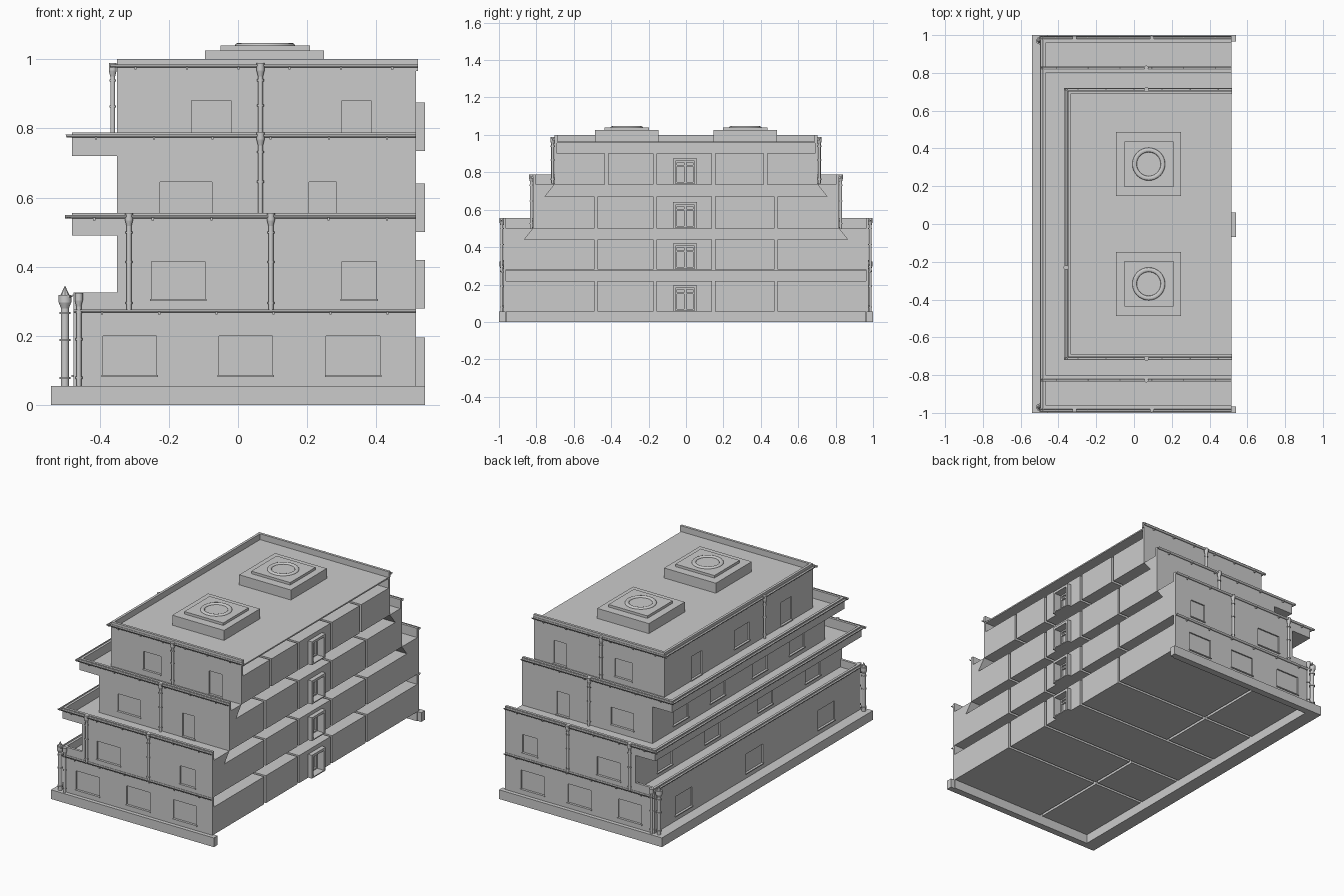
import bpy, bmesh, math
from mathutils import Vector

if "Cube" in bpy.data.objects:
    bpy.data.objects.remove(bpy.data.objects["Cube"])


def finish(name, bm):
    bmesh.ops.recalc_face_normals(bm, faces=bm.faces)
    me = bpy.data.meshes.new(name)
    bm.to_mesh(me)
    bm.free()
    ob = bpy.data.objects.new(name, me)
    bpy.context.collection.objects.link(ob)
    return ob


def add_box(bm, x, y, z):
    v = bmesh.ops.create_cube(bm, size=1)['verts']
    for p in v:
        p.co = Vector([(a + b) / 2 + c * abs(b - a) for (a, b), c in zip((x, y, z), p.co)])


def boxes(name, lst):
    bm = bmesh.new()
    for b in lst:
        add_box(bm, *b)
    return finish(name, bm)


def prism(name, pts, a, b):
    """Extrude a closed 2D outline between 3D mappings a and b."""
    bm = bmesh.new()
    va = [bm.verts.new(a(*p)) for p in pts]
    vb = [bm.verts.new(b(*p)) for p in pts]
    bm.faces.new(va)
    bm.faces.new(vb)
    n = len(pts)
    for i in range(n):
        bm.faces.new((va[i], va[(i + 1) % n], vb[(i + 1) % n], vb[i]))
    return finish(name, bm)


def cut(ob, lst):
    """Subtract boxes from an object."""
    cutter = boxes('cutter', lst)
    cutter.hide_render = True
    m = ob.modifiers.new('cut', 'BOOLEAN')
    m.operation, m.object, m.solver = 'DIFFERENCE', cutter, 'EXACT'
    bpy.context.view_layer.objects.active = ob
    bpy.ops.object.modifier_apply(modifier='cut')
    bpy.data.objects.remove(cutter)


# half-round gutter profile: u = outward from wall, w = up
R, T = 0.009, 0.003
arc = [math.pi * (1 + i / 6) for i in range(7)]
GUT = [(R + R * math.cos(t), R * math.sin(t)) for t in arc] + \
      [(R + (R - T) * math.cos(t), (R - T) * math.sin(t)) for t in reversed(arc)]


def side_gutter(s, y, z, x0, x1):
    prism('side_gutter', GUT, lambda u, w: (x0, s * (y + u), z + w), lambda u, w: (x1, s * (y + u), z + w))
    n = max(2, round((x1 - x0) / 0.16))
    xs = [x0 + (i + .5) * (x1 - x0) / n for i in range(n)]
    boxes('gutter_bracket', [((x - .003, x + .003), (s * y, s * (y + .014)), (z - .015, z - .005)) for x in xs])


def long_gutter(x, z, y):
    prism('long_gutter', GUT, lambda u, w: (x - u, -y, z + w), lambda u, w: (x - u, y, z + w))


def downpipe(x, y, z0, z1, r=0.0075):
    """Pipe with a rain hopper at the top and collars on the way."""
    bm = bmesh.new()

    def cyl(ra, rb, a, b):
        v = bmesh.ops.create_cone(bm, cap_ends=True, segments=10, radius1=ra, radius2=rb, depth=b - a)['verts']
        bmesh.ops.translate(bm, verts=v, vec=(x, y, (a + b) / 2))
    cyl(r, r, z0, z1)
    for t in (.08, .5, .8):
        zc = z0 + t * (z1 - z0)
        cyl(r * 1.4, r * 1.4, zc, zc + .006)
    cyl(r, r * 1.6, z1 - .035, z1 - .018)
    cyl(r * 1.6, r * 1.6, z1 - .018, z1 + .004)
    ob = finish('downpipe', bm)
    bpy.context.view_layer.objects.active = ob
    ob.select_set(True)
    bpy.ops.object.shade_smooth_by_angle(angle=math.radians(40))
    ob.select_set(False)


XR, XL, XO, W = 0.515, -0.35, -0.48, 0.018
H1, H3, H4 = .977, .817, .703
# floor z, ceiling z, half width, left wall x, next floor z, inner gap half width (bottom, top)
FLOORS = [(.055, .22, H1, -.475, .28, .962, .962),
          (.28, .44, H1, XL, .50, .865, H3),
          (.50, .67, H3, XL, .735, .755, H4),
          (.735, .90, H4, XL, .965, .69, .69)]
# windows on the two end walls (x0, x1, z0, z1) and on the long left wall (y centre, width, z0, z1)
END_WIN = [[(-.39, -.235, .085, .2), (-.055, .1, .085, .2), (.255, .41, .085, .2)],
           [(-.25, -.095, .305, .415), (.3, .4, .305, .415)],
           [(-.225, -.075, .54, .645), (.205, .285, .505, .645)],
           [(-.135, -.02, .77, .88), (.3, .385, .74, .88)]]
LONG_WIN = [[(.7, .16, .085, .2), (.03, .16, .085, .2), (-.65, .16, .085, .2)],
            [(y, .14, .305, .415) for y in (.7, .25, -.25, -.7)],
            [(y, .14, .53, .645) for y in (.55, .2, -.2, -.55)],
            [(.4, .1, .74, .88), (-.03, .14, .77, .88), (-.45, .1, .74, .88)]]
D = 0.008

# hollow plinth rim, open below and to the right, with short returns
boxes('plinth', [((-.54, -.457), (-1, 1), (0, .055)),
                 ((-.54, XR), (-1, -.959), (0, .055)), ((-.54, XR), (.959, 1), (0, .055)),
                 ((XR, .54), (-1, -.965), (0, .055)), ((XR, .54), (.965, 1), (0, .055))])

for i, (f, c, hw, xl, nf, gb, gt) in enumerate(FLOORS):
    # outer walls with shallow window recesses
    cuts, sills = [], []
    for a, b, z0, z1 in END_WIN[i]:
        for s in (-1, 1):
            cuts.append(((a, b), (s * (hw - D), s * (hw + .05)), (z0, z1)))
            sills.append(((a - .004, b + .004), (s * (hw - .01), s * (hw + .006)), (z0 - .004, z0 + .002)))
    for y, w, z0, z1 in LONG_WIN[i]:
        cuts.append(((xl - .05, xl + D), (y - w / 2, y + w / 2), (z0, z1)))
        sills.append(((xl - .006, xl + .01), (y - w / 2 - .004, y + w / 2 + .004), (z0 - .004, z0 + .002)))
    walls = boxes('outer_walls', [((xl, XR), (-hw, hw), (f, c))])
    cut(walls, cuts + [((xl + W, XR + .1), (-hw + W, hw - W), (f - .1, c + .1))])
    boxes('window_sills', sills)

    # closed room volumes separated by partition gaps
    e, g, iw = (.48 if i < 3 else .425), .008, hw - W
    rooms = []
    for a, b in ((-iw, -e - g), (-e + g, -.165 - g), (.148 + g, e - g), (e + g, iw)):
        rooms += [((xl + W, -.12 - g), (a, b), (f, c)), ((-.12 + g, XR), (a, b), (f, c))]
    boxes('rooms', rooms)
    hall = boxes('stair_hall', [((xl + W, XR), (-.165 + g, .148 - g), (f, c))])
    cut(hall, [((XR - .03, XR + .05), (-.055, .045), (f + .006, f + .125))])

    # hollow slab zone above the storey, open to the right
    for s in (-1, 1):
        prism('slab_side', [(hw, c), (gb, c), (gt, nf), (hw, nf)],
              lambda u, w: (xl, s * u, w), lambda u, w: (XR, s * u, w))
    boxes('slab_back', [((xl, xl + .015), (-hw, hw), (c, nf))])

    # projecting door surround and double door
    t = f + .14
    boxes('door_surround', [((XR, .54), (-.07, -.055), (f, t)), ((XR, .54), (.045, .06), (f, t)),
                            ((XR, .54), (-.07, .06), (f + .125, t)), ((XR, .54), (-.07, .06), (f, f + .006))])
    dx = (XR - .03, XR - .02)
    boxes('double_door', [(dx, (a, a + .007), (f, f + .125)) for a in (-.055, -.012, -.005, .038)] +
          [(dx, (-.055, .045), (z, z + .008)) for z in (f + .006, f + .095, f + .117)])

# ground terrace at the left
boxes('ground_terrace', [((-.475, XL + .01), (-H1, H1), (.272, .28)),
                         ((-.475, -.46), (-H1, H1), (.28, .325)),
                         ((-.475, XL + .02), (-H1, -H1 + .015), (.28, .325)),
                         ((-.475, XL + .02), (H1 - .015, H1), (.28, .325))])
# overhanging terraces with parapets
for hw, z0, f, top in ((H1, .49, .50, .555), (H3, .72, .735, .788)):
    boxes('terrace', [((XO, XL + .01), (-hw, hw), (z0, f)), ((XO, XO + .015), (-hw, hw), (f, top)),
                      ((XO, XR), (-hw, -hw + .015), (f, top)), ((XO, XR), (hw - .015, hw), (f, top))])
    long_gutter(XO, top - .006, hw + .015)

# roof deck and three-sided parapet
boxes('roof', [((XL, XR), (-H4, H4), (.957, .965)), ((XL, XL + .015), (-H4, H4), (.965, 1)),
               ((XL, XR + .005), (-H4, -H4 + .015), (.965, 1)), ((XL, XR + .005), (H4 - .015, H4), (.965, 1))])
long_gutter(XL, .985, H4 + .015)
long_gutter(-.475, .32, H1 + .01)

# gutters, downpipes and pointed corner pipes on both ends
for s in (-1, 1):
    side_gutter(s, H4, .985, -.37, .52)
    side_gutter(s, H3, .782, -.495, XR)
    side_gutter(s, H1, .549, -.5, XR)
    side_gutter(s, H1, .277, -.475, XR)
    downpipe(.065, s * (H4 + .01), .74, .985)
    downpipe(.065, s * (H3 + .01), .50, .785)
    for x, z0, z1 in ((-.315, .27, .552), (.095, .27, .552), (-.46, .055, .32)):
        downpipe(x, s * (H1 + .008), z0, z1)
    downpipe(-.5, s * .97, .055, .315, .012)
    bm = bmesh.new()
    v = bmesh.ops.create_cone(bm, cap_ends=True, segments=8, radius1=.013, radius2=0, depth=.027)['verts']
    bmesh.ops.translate(bm, verts=v, vec=(-.5, s * .97, .332))
    finish('pipe_finial', bm)
downpipe(-.362, -.23, .735, .985)

# skylights
for s in (-1, 1):
    cy = s * .317
    boxes('skylight_base', [((-.095, .248), (cy - .17, cy + .17), (.96, 1.025))])
    boxes('skylight_lid', [((-.05, .208), (cy - .12, cy + .12), (1.025, 1.04))])
    bpy.ops.mesh.primitive_torus_add(major_radius=.075, minor_radius=.012, major_segments=32,
                                     minor_segments=8, location=(.078, cy, 1.04))
    ring = bpy.context.object
    ring.name = 'skylight_ring'
    ring.scale.z = .6
    bpy.ops.object.shade_smooth_by_angle(angle=math.radians(50))
    ring.select_set(False)
